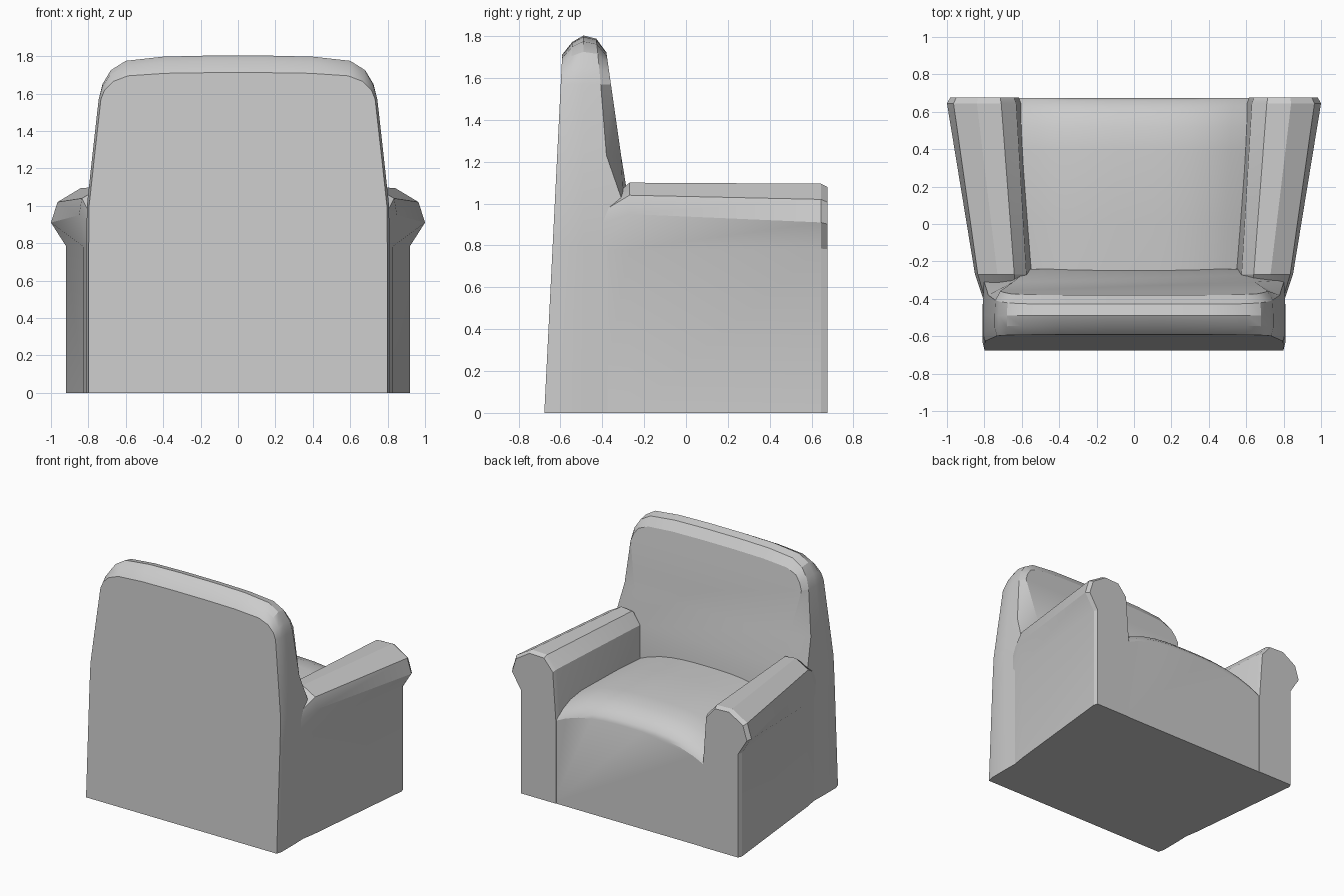
import bpy, bmesh, math

if "Cube" in bpy.data.objects:
    bpy.data.objects.remove(bpy.data.objects["Cube"])

grey = bpy.data.materials.new("upholstery grey")
grey.diffuse_color = (0.6, 0.6, 0.6, 1)
grey.use_nodes = True
grey.node_tree.nodes["Principled BSDF"].inputs["Base Color"].default_value = grey.diffuse_color


def interp(table, t):
    """Piecewise linear lookup, clamped at both ends."""
    if t <= table[0][0]:
        return table[0][1]
    for (a, va), (b, vb) in zip(table, table[1:]):
        if t <= b:
            return va + (vb - va) * (t - a) / (b - a)
    return table[-1][1]


def loft(name, loops, banded=False, mirror=False):
    """Skin closed loops of points; banded caps pair each point with its mirror."""
    bm = bmesh.new()
    rings = [[bm.verts.new(p) for p in loop] for loop in loops]
    n = len(rings[0])
    for a, b in zip(rings, rings[1:]):
        for i in range(n):
            j = (i + 1) % n
            bm.faces.new((a[i], a[j], b[j], b[i]))
    for ring in (rings[0], rings[-1]):
        if banded:
            for i in range(n // 2 - 1):
                bm.faces.new((ring[i], ring[i + 1], ring[n - 2 - i], ring[n - 1 - i]))
        else:
            bm.faces.new(ring)
    bmesh.ops.recalc_face_normals(bm, faces=bm.faces)
    mesh = bpy.data.meshes.new(name)
    bm.to_mesh(mesh)
    bm.free()
    mesh.materials.append(grey)
    ob = bpy.data.objects.new(name, mesh)
    bpy.context.collection.objects.link(ob)
    bpy.ops.object.select_all(action='DESELECT')
    ob.select_set(True)
    bpy.context.view_layer.objects.active = ob
    bpy.ops.object.shade_smooth_by_angle(angle=math.radians(25))
    if mirror:
        ob.modifiers.new("mirror", 'MIRROR')
    return ob


# Backrest: rounded outline, skinned from rear face to the dished front panel
outline = [(.81, 0), (.81, .8), (.808, 1.0), (.783, 1.23), (.745, 1.57), (.725, 1.65),
           (.68, 1.725), (.60, 1.775), (.40, 1.797), (.15, 1.803)]
wing_y = [(0, -.30), (1.0, -.30), (1.23, -.38), (1.6, -.41), (1.8, -.43)]
panel_y = [(0, -.22), (.8, -.24), (1.23, -.31), (1.72, -.38)]
panel_x = [(.8, .56), (1.57, .715)]


def back_loop(inset, y_of, x_of):
    half = []
    for x, z in outline:
        zz = z - inset * max(0, (z - 1.57) / .23)
        half.append((x_of(x, z), y_of(zz), zz))
    return half + [(-x, y, z) for x, y, z in reversed(half)]


def rear(z):
    return -.677 + .05 * z


loft("backrest", [
    back_loop(.09, rear, lambda x, z: x - .012),
    back_loop(.03, lambda z: rear(z) + .045, lambda x, z: x),
    back_loop(0, lambda z: -.49, lambda x, z: x),
    back_loop(.015, lambda z: interp(wing_y, z), lambda x, z: x - .004),
    back_loop(.08, lambda z: interp(panel_y, z),
              lambda x, z: min(x - .03, interp(panel_x, z)) if x > .7 else x - .02),
], banded=True)

# Arms with side walls: faceted roll that widens toward the open end
arm_root = [(.80, 0), (.80, .78), (.80, .90), (.79, .95), (.70, .97), (.63, .96),
            (.57, .92), (.52, .60), (.52, 0)]
arm_rear = [(.825, 0), (.825, .78), (.85, .95), (.835, 1.04), (.73, 1.10), (.64, 1.09),
            (.575, 1.0), (.53, .62), (.53, 0)]
arm_front = [(.92, 0), (.92, .785), (1.0, .91), (.965, 1.02), (.84, 1.095), (.71, 1.09),
             (.63, 1.0), (.60, .60), (.60, 0)]
arm_tip = [(x + (.78 - x) * .08, z + (.7 - z) * .04 if z else 0) for x, z in arm_front]
loft("arm", [[(x, y, z) for x, z in prof] for y, prof in (
    (-.42, arm_root), (-.27, arm_rear), (.645, arm_front), (.676, arm_tip))], mirror=True)

# Seat: crowned block running down to the floor, with a rounded front lip
slices = [(-.40, .57, .845, .09), (.0, .59, .86, .10), (.40, .61, .86, .11),
          (.52, .62, .845, .12), (.61, .63, .81, .13), (.66, .64, .765, .13),
          (.673, .64, .735, .12)]
steps = 12
seat_loops = []
for y, w, z, drop in slices:
    ts = [2 * i / steps - 1 for i in range(steps + 1)]
    top = [(t * w, y, z - drop * abs(t) ** 3) for t in ts]
    seat_loops.append(top + [(w, y, 0), (-w, y, 0)])
loft("seat", seat_loops)
